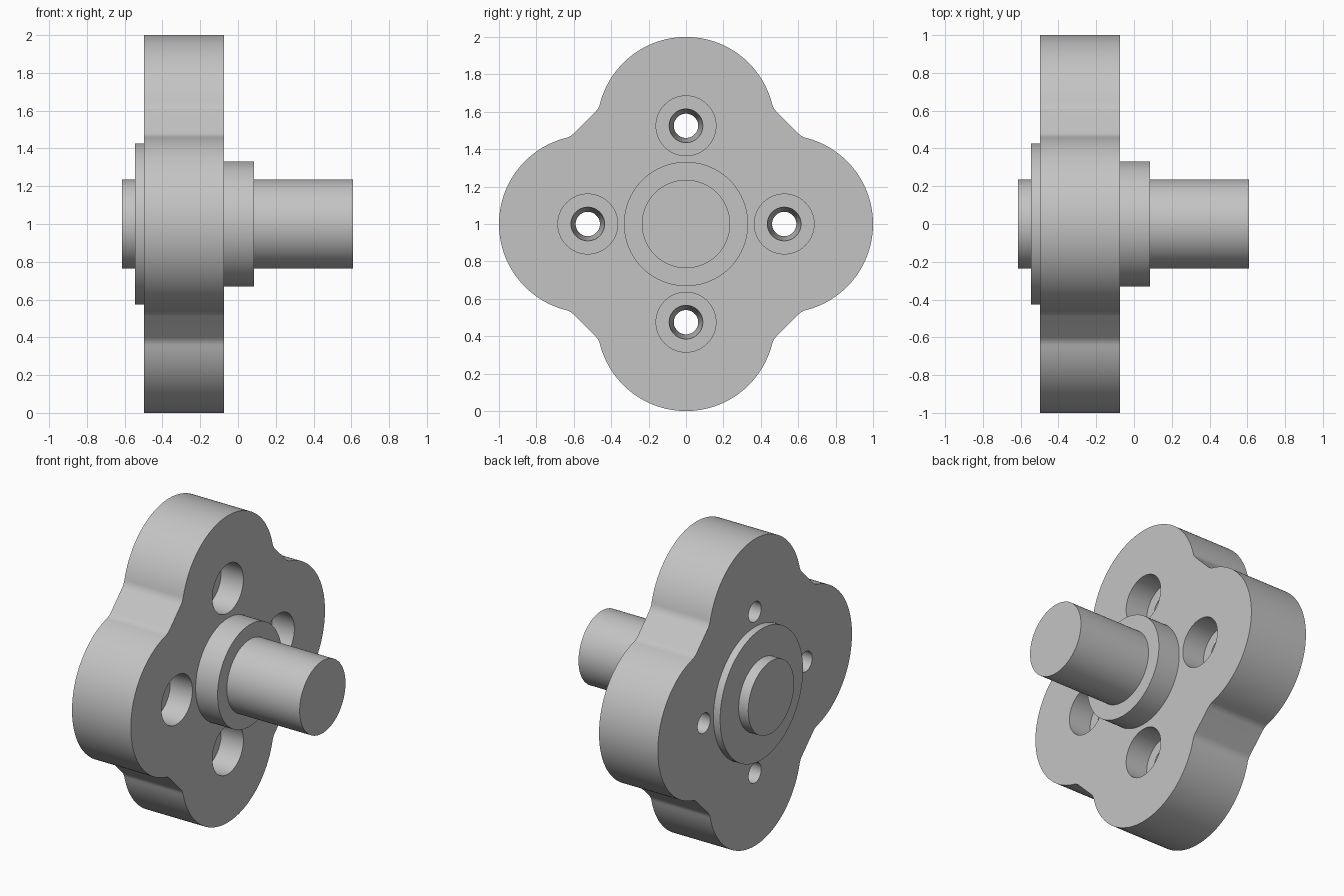
import bpy, bmesh, math
from mathutils import Matrix, Vector

cube = bpy.data.objects.get("Cube")
if cube:
    bpy.data.objects.remove(cube, do_unlink=True)

steel = bpy.data.materials.new("grey steel")
steel.use_nodes = True
GREY = (0.55, 0.55, 0.55, 1)
steel.diffuse_color = GREY
steel.node_tree.nodes["Principled BSDF"].inputs["Base Color"].default_value = GREY

CENTRE_Z = 1.0
LOBE_OFFSET = 0.525      # lobe and bolt hole centres from the axis
LOBE_R = 1 - LOBE_OFFSET
FILLET_R = 0.095
FLAT_DIST = 0.767        # axis to the flats between the lobes
FLANGE_BACK, FLANGE_FRONT = -0.497, -0.073
BORE_FLOOR = FLANGE_FRONT - 0.16


def finish(bm, name):
    bmesh.ops.recalc_face_normals(bm, faces=bm.faces[:])
    mesh = bpy.data.meshes.new(name)
    bm.to_mesh(mesh)
    bm.free()
    mesh.materials.append(steel)
    obj = bpy.data.objects.new(name, mesh)
    bpy.context.collection.objects.link(obj)
    return obj


def smooth(obj):
    bpy.ops.object.select_all(action='DESELECT')
    obj.select_set(True)
    bpy.context.view_layer.objects.active = obj
    bpy.ops.object.shade_smooth_by_angle(angle=math.radians(30))


def turned(name, profile, y=0, z=CENTRE_Z, sides=96):
    """Solid of revolution about an x-parallel axis from (x, radius) pairs."""
    bm = bmesh.new()
    rings = []
    for x, r in profile:
        rings.append([bm.verts.new((x, y + r * math.cos(a), z + r * math.sin(a)))
                      for a in (math.tau * i / sides for i in range(sides))])
    for a, b in zip(rings, rings[1:]):
        for i in range(sides):
            j = (i + 1) % sides
            bm.faces.new((a[i], a[j], b[j], b[i]))
    bm.faces.new(rings[0])
    bm.faces.new(rings[-1])
    return finish(bm, name)


def arc(centre, radius, start, end, steps):
    return [centre + radius * Vector((math.cos(a), math.sin(a)))
            for a in (start + (end - start) * i / steps for i in range(steps + 1))]


def lobed_outline():
    """Quarter outline: fillet, lobe, fillet; repeated four times about the axis."""
    lobe = Vector((LOBE_OFFSET, 0))
    k = LOBE_OFFSET / math.sqrt(2)
    n = FLAT_DIST + FILLET_R
    t = k - math.sqrt((LOBE_R + FILLET_R) ** 2 - (n - k) ** 2)
    fillet = Vector((n + t, n - t)) / math.sqrt(2)
    d = fillet - lobe
    touch = math.atan2(d.y, d.x)
    upper = arc(fillet, FILLET_R, touch + math.pi, math.radians(225), 10)
    lower = [Vector((p.x, -p.y)) for p in reversed(upper)]
    quarter = lower + arc(lobe, LOBE_R, -touch, touch, 64)[1:-1] + upper
    return [Matrix.Rotation(q * math.pi / 2, 2) @ p for q in range(4) for p in quarter]


# Four-lobed flange
bm = bmesh.new()
base = bm.faces.new([bm.verts.new((FLANGE_BACK, p.x, CENTRE_Z + p.y))
                     for p in lobed_outline()])
ext = bmesh.ops.extrude_face_region(bm, geom=[base], use_keep_orig=True)
bmesh.ops.translate(bm, vec=(FLANGE_FRONT - FLANGE_BACK, 0, 0),
                    verts=[v for v in ext["geom"] if isinstance(v, bmesh.types.BMVert)])
flange = finish(bm, "lobed_flange")

# Counterbored bolt holes with tapered pilots
hole_profile = [(FLANGE_BACK - 0.05, 0.065), (FLANGE_BACK + 0.02, 0.065),
                (BORE_FLOOR, 0.09), (BORE_FLOOR, 0.16), (FLANGE_FRONT + 0.05, 0.16)]
cutters = []
for q in range(4):
    a = q * math.pi / 2
    cutter = turned(f"bolt_hole_cutter_{q + 1}", hole_profile,
                    LOBE_OFFSET * math.cos(a), CENTRE_Z + LOBE_OFFSET * math.sin(a), 64)
    cutter.hide_render = True
    mod = flange.modifiers.new("bolt hole", 'BOOLEAN')
    mod.operation = 'DIFFERENCE'
    mod.solver = 'EXACT'
    mod.object = cutter
    cutters.append(cutter)
bpy.context.view_layer.objects.active = flange
for mod in list(flange.modifiers):
    bpy.ops.object.modifier_apply(modifier=mod.name)
for cutter in cutters:
    bpy.data.objects.remove(cutter, do_unlink=True)
smooth(flange)

# Shaft, front collar and rear locating disc
smooth(turned("shaft", [(-0.614, 0.236), (0.61, 0.236)]))
smooth(turned("front_collar", [(FLANGE_FRONT - 0.05, 0.332), (0.085, 0.332)]))
smooth(turned("rear_disc", [(-0.545, 0.427), (FLANGE_BACK + 0.03, 0.427)]))
